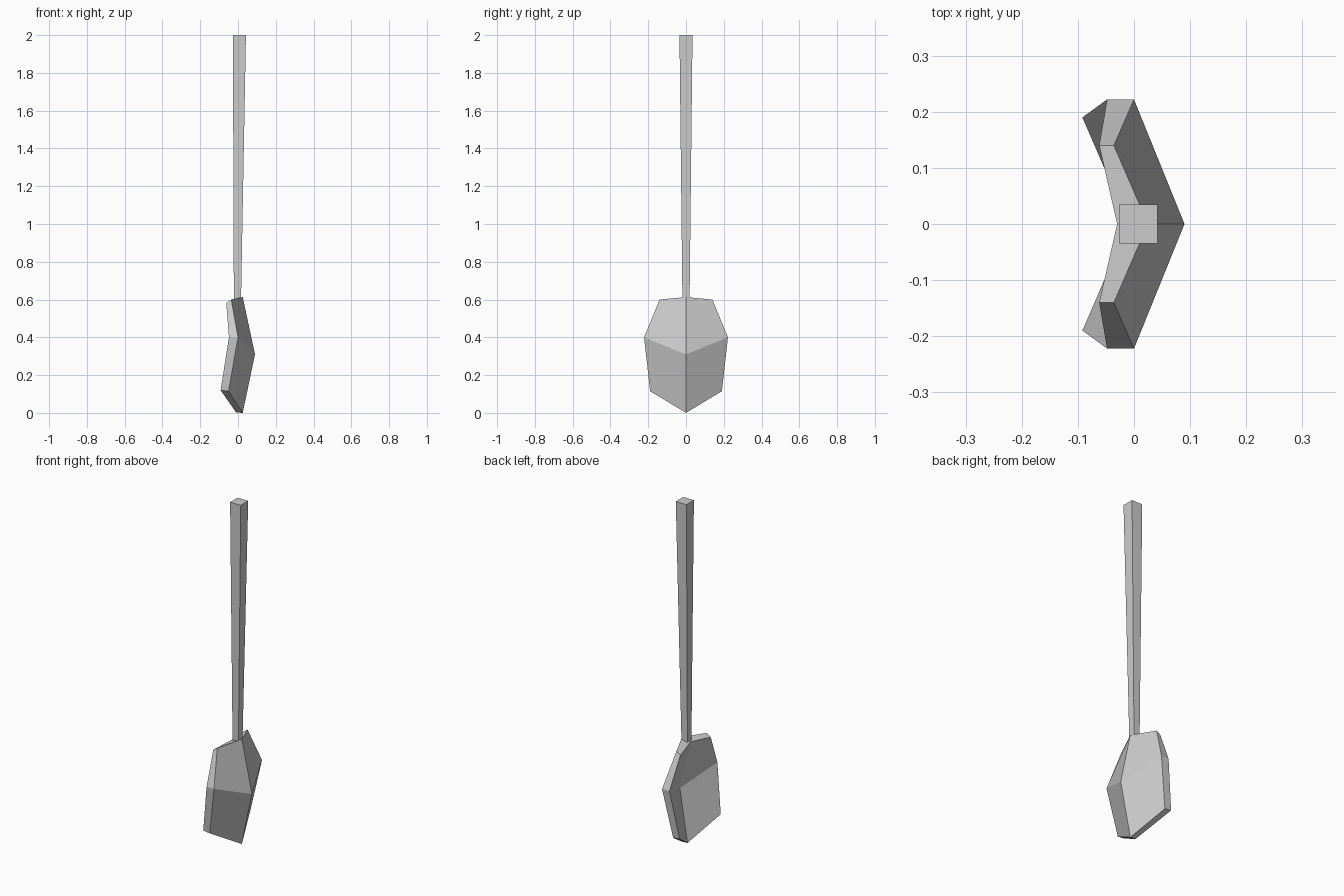
import bpy, bmesh

if "Cube" in bpy.data.objects:
    bpy.data.objects.remove(bpy.data.objects["Cube"])


def make_object(name, bm):
    bmesh.ops.recalc_face_normals(bm, faces=bm.faces)
    mesh = bpy.data.meshes.new(name)
    bm.to_mesh(mesh)
    bm.free()
    obj = bpy.data.objects.new(name, mesh)
    bpy.context.collection.objects.link(obj)
    return obj


# Blade: one half of the folded plate, outer and inner skins, then mirrored
# order: top centre, top corner, shoulder, lower corner, tip, ridge centre
outer = [(0.025, 0, 0.613), (-0.036, 0.14, 0.60), (0, 0.222, 0.40),
         (-0.05, 0.19, 0.115), (0.025, 0, 0), (0.09, 0, 0.31)]
inner = [(-0.03, 0, 0.60), (-0.062, 0.14, 0.582), (-0.048, 0.222, 0.40),
         (-0.092, 0.19, 0.12), (-0.01, 0, 0.002), (0.04, 0, 0.31)]
bm = bmesh.new()
vo = [bm.verts.new(p) for p in outer]
vi = [bm.verts.new(p) for p in inner]
for v in (vo, vi):
    bm.faces.new((v[0], v[1], v[2], v[5]))
    bm.faces.new((v[5], v[2], v[3], v[4]))
for i in range(4):
    bm.faces.new((vo[i], vo[i + 1], vi[i + 1], vi[i]))
bmesh.ops.mirror(bm, geom=bm.verts[:] + bm.edges[:] + bm.faces[:],
                 axis='Y', merge_dist=0.0005)
bmesh.ops.remove_doubles(bm, verts=bm.verts, dist=0.0005)
make_object("blade", bm)

# Handle: square shaft that widens towards the top
bm = bmesh.new()
bmesh.ops.create_cube(bm, size=2)
for v in bm.verts:
    half, cx, z = (0.0345, 0.0075, 2.0) if v.co.z > 0 else (0.019, -0.003, 0.60)
    v.co = (cx + v.co.x * half, v.co.y * half, z)
make_object("handle", bm)
